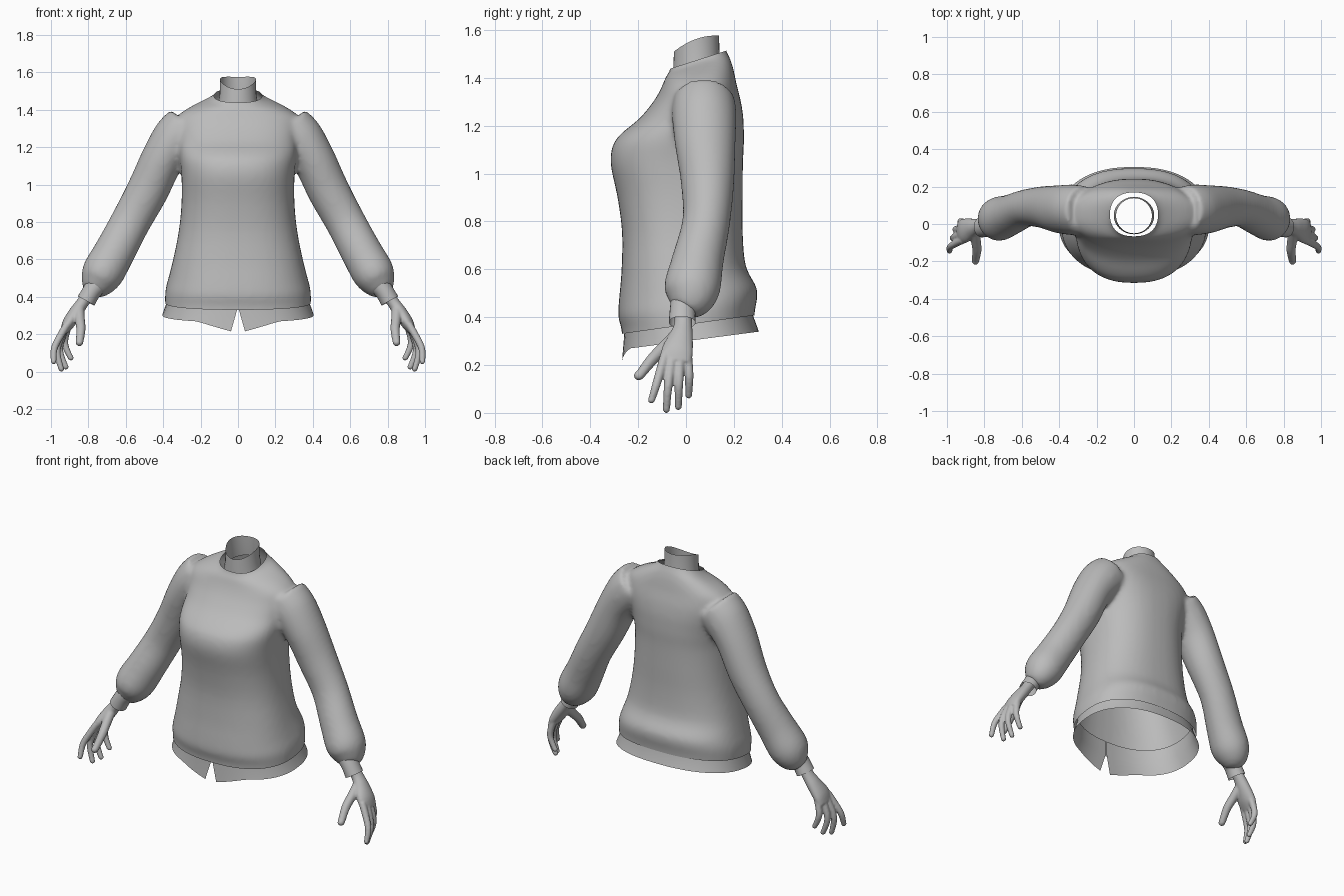
import bpy, bmesh, math
from mathutils import Vector

if "Cube" in bpy.data.objects:
    bpy.data.objects.remove(bpy.data.objects["Cube"])

grey = bpy.data.materials.new("plain_grey")
grey.diffuse_color = (0.5, 0.5, 0.5, 1)
grey.use_nodes = True
grey.node_tree.nodes["Principled BSDF"].inputs["Base Color"].default_value = grey.diffuse_color


def spline(rows, n):
    """Catmull-Rom through rows of numbers."""
    out = []
    for i in range(len(rows) - 1):
        a, b, c, d = (rows[max(0, min(len(rows) - 1, i + k))] for k in (-1, 0, 1, 2))
        for j in range(n):
            t = j / n
            out.append([q + 0.5 * t * (r - p + t * (2*p - 5*q + 4*r - s + t * (3*(q - r) + s - p)))
                        for p, q, r, s in zip(a, b, c, d)])
    return out + [list(rows[-1])]


def power(v, e):
    return math.copysign(abs(v) ** e, v)


def oval(z, hw, yf, yb, tilt, seg=48, n=2.4, gap=0.0):
    """Horizontal rounded ring, starting at the centre front."""
    pts = []
    for i in range(seg):
        a = -math.pi / 2 + 2 * math.pi * i / seg
        if gap:
            a = -math.pi / 2 + gap + (2 * math.pi - 2 * gap) * i / (seg - 1)
        y = (yf + yb) / 2 + (yb - yf) / 2 * power(math.sin(a), 2 / n)
        pts.append(Vector((hw * power(math.cos(a), 2 / n), y, z + tilt * y)))
    return pts


def tube_rings(path, seg=16, s=1):
    """Rings round a path of (x, y, z, thickness radius, radius towards y)."""
    rings = []
    for i, p in enumerate(path):
        d = Vector(path[min(i + 1, len(path) - 1)][:3]) - Vector(path[max(i - 1, 0)][:3])
        d.normalize()
        v = (Vector((0, 1, 0)) - d * d.y).normalized()
        u = d.cross(v)
        ring = []
        for k in range(seg):
            a = 2 * math.pi * k / seg
            q = Vector(p[:3]) + u * (p[3] * math.cos(a)) + v * (p[4] * math.sin(a))
            ring.append(Vector((q.x * s, q.y, q.z)))
        rings.append(ring)
    return rings


def loft(bm, rings, caps=False, closed=True):
    vs = [[bm.verts.new(p) for p in r] for r in rings]
    m = len(vs[0])
    for a, b in zip(vs, vs[1:]):
        for k in range(m if closed else m - 1):
            bm.faces.new((a[k], a[(k + 1) % m], b[(k + 1) % m], b[k]))
    if caps:
        bm.faces.new(vs[0][::-1])
        bm.faces.new(vs[-1])


def make(name, bm, mirror=False, voxel=0, smooth=0):
    bmesh.ops.recalc_face_normals(bm, faces=bm.faces)
    me = bpy.data.meshes.new(name)
    bm.to_mesh(me)
    bm.free()
    ob = bpy.data.objects.new(name, me)
    bpy.context.collection.objects.link(ob)
    if voxel:
        m = ob.modifiers.new("blend", 'REMESH')
        m.mode, m.voxel_size = 'VOXEL', voxel
        m = ob.modifiers.new("soften", 'SMOOTH')
        m.factor, m.iterations = 0.5, smooth
        ob.data = bpy.data.meshes.new_from_object(
            ob.evaluated_get(bpy.context.evaluated_depsgraph_get()))
        ob.modifiers.clear()
    if mirror:
        ob.modifiers.new("mirror", 'MIRROR').use_mirror_merge = False
    ob.data.materials.clear()
    ob.data.materials.append(grey)
    for f in ob.data.polygons:
        f.use_smooth = True
    return ob


# Sweater: torso (height, half width, front, back, tilt) blended with sleeves
torso = [(.26, .385, -.265, .28, .14), (.38, .39, -.268, .287, .14), (.44, .387, -.283, .298, .14),
         (.50, .372, -.28, .293, .10), (.60, .347, -.27, .25, .05), (.75, .317, -.267, .237, 0),
         (.90, .302, -.286, .237, 0), (1.04, .302, -.315, .238, 0), (1.12, .31, -.305, .242, 0),
         (1.17, .315, -.268, .242, 0), (1.23, .32, -.195, .24, 0), (1.30, .33, -.137, .23, 0),
         (1.36, .325, -.105, .212, .05), (1.40, .27, -.09, .202, .1), (1.428, .20, -.08, .19, .2),
         (1.448, .14, -.068, .175, .3), (1.475, .118, -.062, .163, .32), (1.53, .112, -.06, .16, .32)]
sleeve = [(.27, .075, 1.305, .13, .13), (.33, .076, 1.245, .13, .135), (.405, .08, 1.135, .115, .128),
          (.485, .09, .965, .112, .112), (.575, .085, .80, .107, .10), (.66, .05, .64, .11, .108),
          (.722, .027, .53, .113, .118), (.755, .01, .47, .092, .10), (.778, -.012, .43, .056, .058)]
bm = bmesh.new()
loft(bm, [oval(*r) for r in spline(torso, 3)], caps=True)
for s in (1, -1):
    loft(bm, tube_rings(spline(sleeve, 4), 28, s), caps=True)
sweater = make("sweater", bm, voxel=0.014, smooth=8)
# Open the hem and the neck of the sweater
bm = bmesh.new()
bm.from_mesh(sweater.data)
for co, no in (((0, 0, .368), (0, .14, -1)), ((0, 0, 1.46), (0, -.32, 1))):
    bmesh.ops.bisect_plane(bm, geom=bm.verts[:] + bm.edges[:] + bm.faces[:],
                           plane_co=co, plane_no=no, clear_outer=True)
bm.to_mesh(sweater.data)
bm.free()

# Shirt tail below the hem, split at the centre front
bottom = oval(.30, .405, -.268, .305, .13, 64, 2.3, gap=.065)
for p in bottom:
    if p.y < 0:
        p.z -= .06 * max(0, 1 - abs(p.x) / .22)
bm = bmesh.new()
loft(bm, [bottom, oval(.378, .378, -.257, .277, .14, 64, 2.3, gap=.002),
          oval(.46, .365, -.255, .27, .14, 64, 2.3, gap=.002)], closed=False)
make("shirt_tail", bm)

# Shirt collar around the neck, open at both ends
top = oval(1.528, .096, -.05, .138, .35, 32, 2)
for p in top:
    p.z += .02 * (p.x / .096) ** 2
bm = bmesh.new()
loft(bm, [oval(1.41, .108, -.055, .145, .32, 32, 2), oval(1.47, .098, -.053, .14, .32, 32, 2), top])
make("neck_collar", bm)

# Cuffs
bm = bmesh.new()
loft(bm, tube_rings(spline([(.765, -.008, .452, .056, .058), (.785, -.014, .425, .05, .054),
                            (.812, -.016, .378, .051, .056)], 3), 24))
make("cuffs", bm, mirror=True)

# Hands: palm, four fingers and thumb blended together
palm = [(.79, -.013, .43, .036, .036), (.83, -.012, .37, .033, .038), (.865, -.02, .32, .036, .05),
        (.905, -.036, .26, .034, .066), (.932, -.043, .213, .02, .062)]
digits = [[(.915, -.085, .25), (.945, -.1, .2), (.982, -.122, .125), (.986, -.145, .05)],
          [(.91, -.055, .25), (.94, -.063, .2), (.967, -.075, .11), (.944, -.082, .01)],
          [(.91, -.025, .25), (.935, -.027, .2), (.953, -.03, .115), (.92, -.032, .022)],
          [(.9, .002, .26), (.918, .009, .21), (.925, .013, .145), (.893, .011, .07)],
          [(.85, -.035, .33), (.845, -.09, .275), (.84, -.14, .225), (.848, -.198, .152)]]
bm = bmesh.new()
loft(bm, tube_rings(spline(palm, 4), 24), caps=True)
for d in digits:
    big = 1.35 if d is digits[-1] else 1
    path = [(*p, r * big, r * big) for p, r in zip(d, (.021, .02, .0185, .015))]
    loft(bm, tube_rings(spline(path, 5), 12), caps=True)
    tip = bmesh.ops.create_icosphere(bm, subdivisions=2, radius=.0155 * big)
    bmesh.ops.translate(bm, verts=tip["verts"], vec=Vector(d[-1]) + Vector((0, 0, .004)))
make("hands", bm, mirror=True, voxel=0.006, smooth=5)
